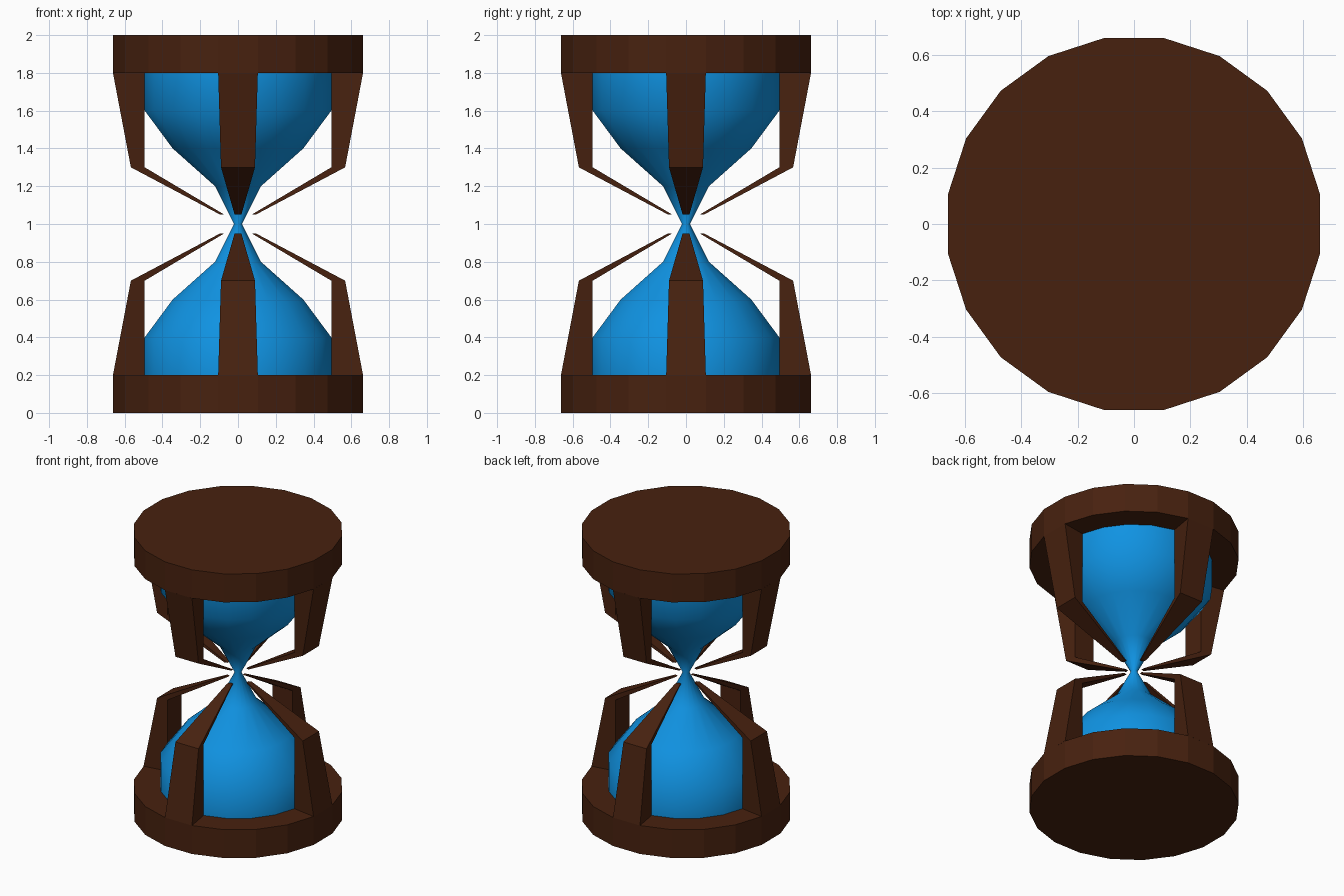
import bpy, bmesh, math
from mathutils import Matrix

if "Cube" in bpy.data.objects:
    bpy.data.objects.remove(bpy.data.objects["Cube"])

SIDES = 20
OFFSET = math.radians(9)


def material(name, rgb):
    m = bpy.data.materials.new(name)
    m.diffuse_color = (*rgb, 1)
    m.use_nodes = True
    m.node_tree.nodes["Principled BSDF"].inputs["Base Color"].default_value = m.diffuse_color
    return m


wood = material("dark brown wood", (0.064, 0.0155, 0.0048))
blue = material("bright blue", (0.005, 0.29, 0.76))


def finish(bm, name, mat):
    bmesh.ops.recalc_face_normals(bm, faces=bm.faces[:])
    me = bpy.data.meshes.new(name)
    bm.to_mesh(me)
    bm.free()
    me.materials.append(mat)
    ob = bpy.data.objects.new(name, me)
    bpy.context.collection.objects.link(ob)
    return ob


def loft(bm, rings):
    """Join equal-length rings of points into a capped tube."""
    rows = [[bm.verts.new(p) for p in r] for r in rings]
    n = len(rows[0])
    for a, b in zip(rows, rows[1:]):
        for i in range(n):
            j = (i + 1) % n
            bm.faces.new((a[i], a[j], b[j], b[i]))
    bm.faces.new(rows[0])
    bm.faces.new(rows[-1])


def circle(r, z):
    return [(r * math.cos(OFFSET + i * math.tau / SIDES),
             r * math.sin(OFFSET + i * math.tau / SIDES), z) for i in range(SIDES)]


# End plates
for name, z in (("base_plate", 0.0), ("top_plate", 1.8)):
    bm = bmesh.new()
    loft(bm, [circle(0.67, z), circle(0.67, z + 0.2)])
    finish(bm, name, wood)

# Blue bulbs with a narrow waist, smooth shaded
half = [(0.5, 0.2), (0.5, 0.4), (0.35, 0.6), (0.123, 0.8)]
profile = half + [(0.021, 1.0)] + [(r, 2 - z) for r, z in reversed(half)]
bm = bmesh.new()
loft(bm, [circle(r, z) for r, z in profile])
for f in bm.faces:
    f.smooth = len(f.verts) == 4
finish(bm, "blue_bulbs", blue)

# Wedge-shaped struts: (z, inner radius, outer radius, inner half width, outer half width)
sections = [(0.2, 0.494, 0.662, 0.078, 0.105),
            (0.7, 0.494, 0.567, 0.078, 0.09),
            (0.95, 0.073, 0.095, 0.013, 0.018)]
for level in ("lower", "upper"):
    for k in range(4):
        bm = bmesh.new()
        rings = []
        for z, ri, ro, wi, wo in sections:
            z = z if level == "lower" else 2 - z
            rings.append([(ri, -wi, z), (ro, -wo, z), (ro, wo, z), (ri, wi, z)])
        loft(bm, rings)
        bmesh.ops.transform(bm, verts=bm.verts[:],
                            matrix=Matrix.Rotation(k * math.pi / 2, 4, 'Z'))
        finish(bm, f"{level}_strut_{k + 1}", wood)
